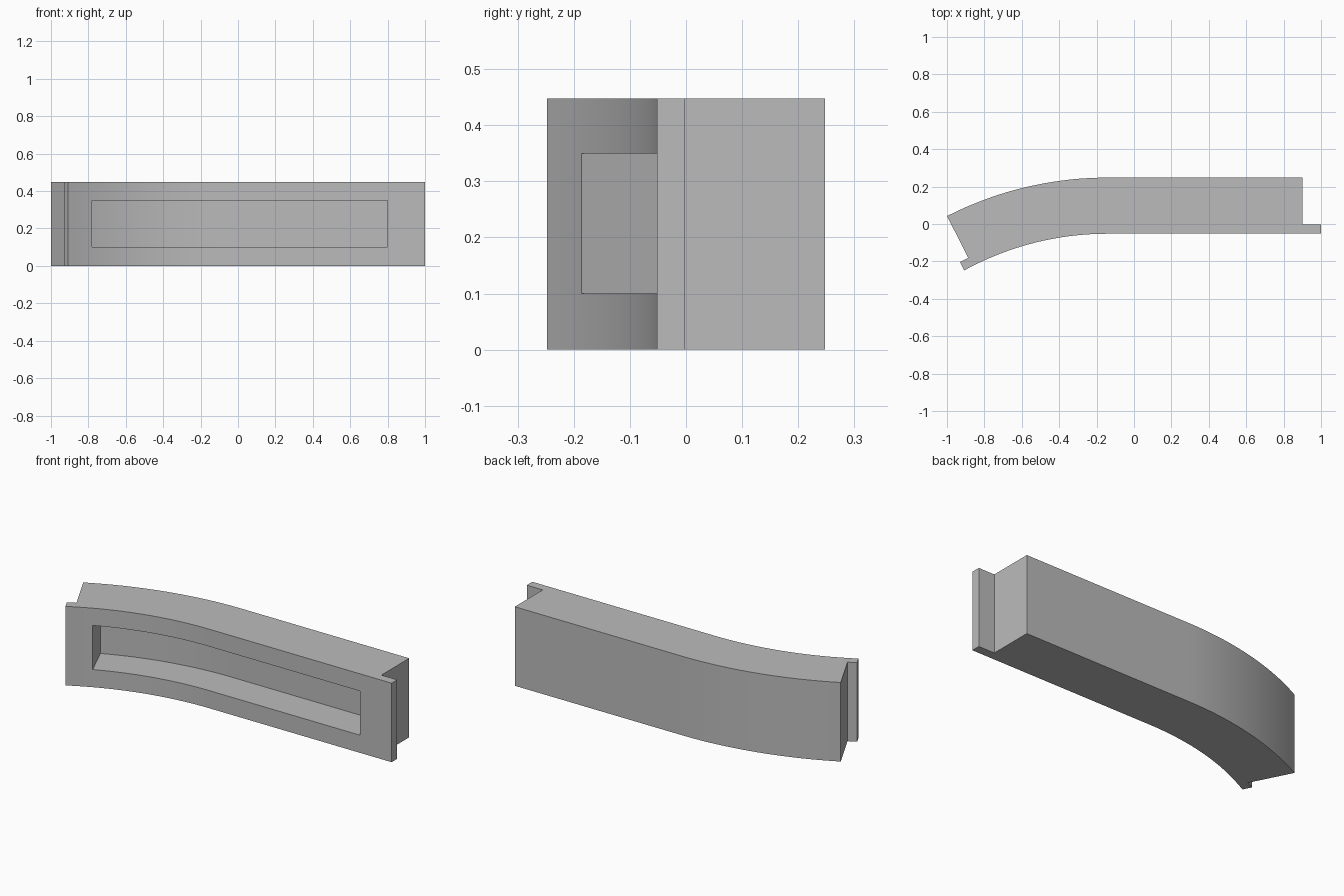
import bpy
import bmesh
from math import sin, cos, radians

old = bpy.data.objects.get("Cube")
if old:
    bpy.data.objects.remove(old, do_unlink=True)

# Main sizes of the curved bar
HEIGHT = 0.448
BEND_X = -0.143          # where the straight part turns into the arc
RADIUS = 1.587           # front face of the arc
FRONT_Y = -0.052
THICK = 0.30
END = radians(27)
CENTRE_Y = FRONT_Y - RADIUS


def on_arc(offset, angle, along=0.0):
    """Point at a depth behind the front face, moved on along the tangent."""
    r = RADIUS + offset
    return (BEND_X - r * sin(angle) - along * cos(angle),
            CENTRE_Y + r * cos(angle) - along * sin(angle))


def arc(offset, end, steps=18):
    return [on_arc(offset, end * i / steps) for i in range(steps + 1)]


def extrude_plan(name, plan, z0, z1):
    bm = bmesh.new()
    face = bm.faces.new([bm.verts.new((x, y, z0)) for x, y in plan])
    top = bmesh.ops.extrude_face_region(bm, geom=[face])["geom"]
    verts = [v for v in top if isinstance(v, bmesh.types.BMVert)]
    bmesh.ops.translate(bm, verts=verts, vec=(0, 0, z1 - z0))
    bmesh.ops.recalc_face_normals(bm, faces=bm.faces)
    mesh = bpy.data.meshes.new(name)
    bm.to_mesh(mesh)
    bm.free()
    obj = bpy.data.objects.new(name, mesh)
    bpy.context.collection.objects.link(obj)
    return obj


# Bar with a thin lip carrying on from the front face at both ends
LIP = 0.05
plan = arc(0, END)
plan += [on_arc(0, END, LIP), on_arc(LIP, END, LIP), on_arc(LIP, END)]
plan += reversed(arc(THICK, END))
plan += [(0.9, FRONT_Y + THICK), (0.9, FRONT_Y + LIP),
         (1.0, FRONT_Y + LIP), (1.0, FRONT_Y)]
bar = extrude_plan("curved_bar", plan, 0, HEIGHT)

# Long recess that follows the curve of the front face
DEPTH = 0.2
recess_end = radians(23.7)
recess = arc(-0.05, recess_end) + list(reversed(arc(DEPTH, recess_end)))
recess += [(0.8, FRONT_Y + DEPTH), (0.8, FRONT_Y - 0.05)]
cutter = extrude_plan("recess_cutter", recess, 0.1, 0.35)
cutter.hide_render = True

cut = bar.modifiers.new("recess", "BOOLEAN")
cut.operation = "DIFFERENCE"
cut.solver = "EXACT"
cut.object = cutter
bpy.context.view_layer.objects.active = bar
bar.select_set(True)
bpy.ops.object.modifier_apply(modifier=cut.name)
bpy.data.objects.remove(cutter, do_unlink=True)

# Plain grey finish
grey = bpy.data.materials.new("light_grey")
grey.use_nodes = True
colour = (0.5, 0.5, 0.5, 1)
grey.diffuse_color = colour
grey.node_tree.nodes["Principled BSDF"].inputs["Base Color"].default_value = colour
bar.data.materials.clear()
bar.data.materials.append(grey)
bpy.ops.object.shade_smooth_by_angle(angle=radians(30))
